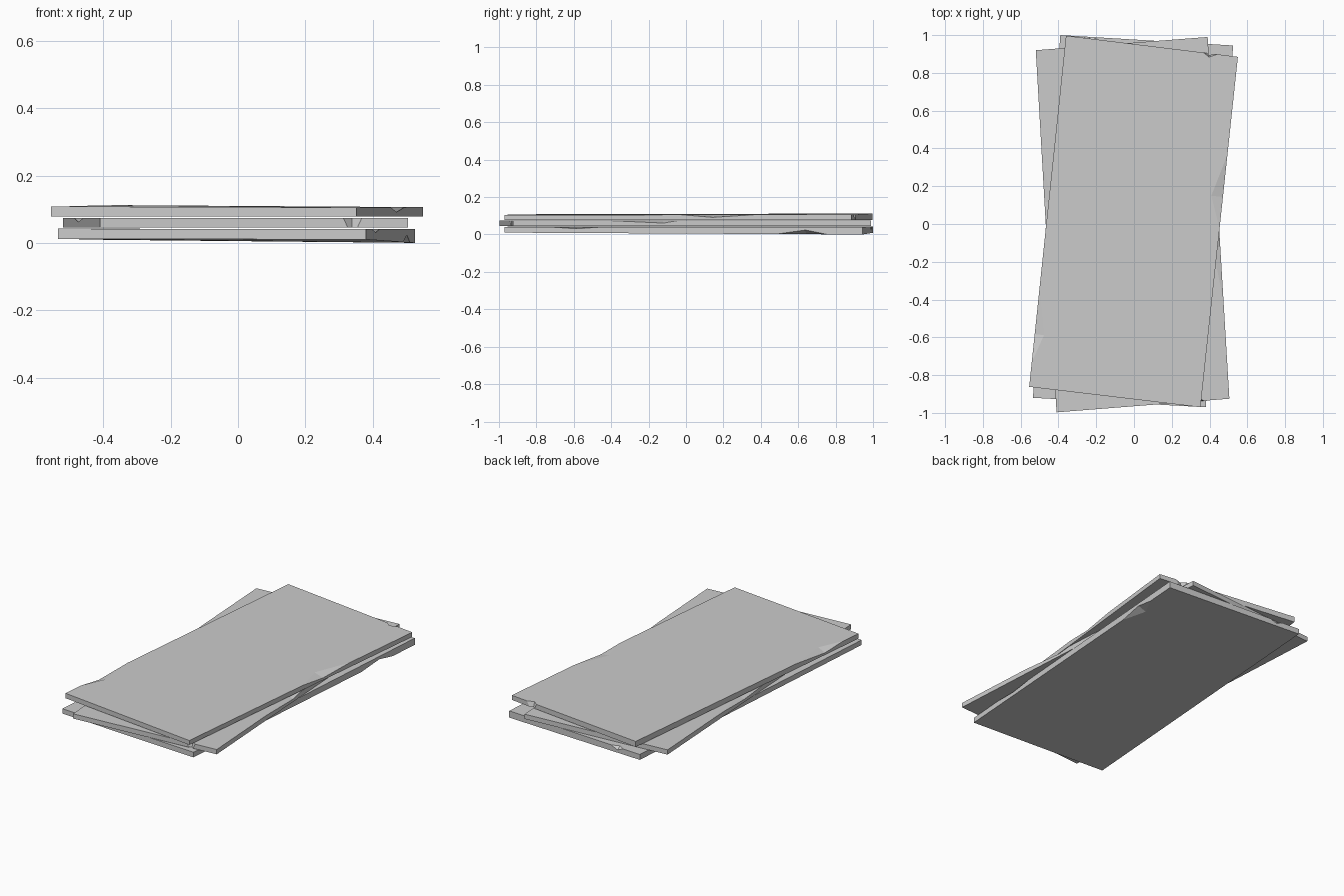
import bpy, bmesh
from mathutils import Vector

if "Cube" in bpy.data.objects:
    bpy.data.objects.remove(bpy.data.objects["Cube"])


def hull_object(name, points):
    """Closed convex solid around the given points."""
    bm = bmesh.new()
    verts = [bm.verts.new(p) for p in points]
    bmesh.ops.convex_hull(bm, input=verts)
    bmesh.ops.recalc_face_normals(bm, faces=bm.faces)
    mesh = bpy.data.meshes.new(name)
    bm.to_mesh(mesh)
    bm.free()
    obj = bpy.data.objects.new(name, mesh)
    bpy.context.collection.objects.link(obj)
    return obj


def chip(slab, corners, zs, edge, t0, tm, t1, inset, drop, top):
    """Knock a V-shaped flake out of one rim; edges: 0 front, 1 right, 2 back, 3 left."""
    i, j = edge, (edge + 1) % 4
    a = Vector((*corners[i], zs[i]))
    b = Vector((*corners[j], zs[j]))
    d = (b - a).normalized()
    inward = Vector((-d.y, d.x, 0))
    mid = a.lerp(b, tm)
    c = mid + inward * inset
    e = mid + Vector((0, 0, -drop if top else drop))
    m = (c + e) / 2
    pts = [c + (c - e) * 0.5, e + (e - c) * 0.5]
    for t in (t0, t1):
        p = a.lerp(b, t)
        pts.append(p + (p - m) * 0.6)
    cutter = hull_object(slab.name + "_chip_cutter", pts)
    cutter.hide_render = True
    cutter.hide_set(True)
    mod = slab.modifiers.new("chip", 'BOOLEAN')
    mod.operation = 'DIFFERENCE'
    mod.solver = 'EXACT'
    mod.object = cutter


def slab(name, corners, z_low, z_high, chips):
    obj = hull_object(name, [(*c, z) for zs in (z_low, z_high) for c, z in zip(corners, zs)])
    for edge, t0, tm, t1, inset, drop, top in chips:
        chip(obj, corners, z_high if top else z_low, edge, t0, tm, t1, inset, drop, top)


# Corners run front left, front right, back right, back left
# Bottom slab, underside dips at the back right
slab("bottom_slab",
     [(-0.535, -0.92), (0.38, -0.97), (0.525, 0.945), (-0.39, 1.0)],
     [0.012, 0.01, 0.0, 0.009], [0.042, 0.041, 0.041, 0.042],
     [(1, 0.12, 0.20, 0.28, 0.04, 0.010, True),
      (1, 0.76, 0.84, 0.90, 0.05, 0.022, False),
      (2, 0.78, 0.83, 0.87, 0.02, 0.018, True)])

# Middle slab, turned the other way
slab("middle_slab",
     [(-0.41, -0.997), (0.505, -0.925), (0.39, 0.99), (-0.52, 0.92)],
     [0.045] * 4, [0.074] * 4,
     [(0, 0.79, 0.82, 0.85, 0.025, 0.06, True),
      (1, 0.27, 0.42, 0.46, 0.04, 0.013, True),
      (3, 0.30, 0.42, 0.55, 0.04, 0.012, True)])

# Top slab
slab("top_slab",
     [(-0.555, -0.862), (0.352, -0.97), (0.55, 0.885), (-0.36, 0.997)],
     [0.078] * 4, [0.108, 0.105, 0.106, 0.112],
     [(1, 0.51, 0.60, 0.72, 0.06, 0.014, True),
      (2, 0.12, 0.165, 0.20, 0.02, 0.06, True),
      (3, 0.72, 0.85, 0.93, 0.05, 0.018, True)])
